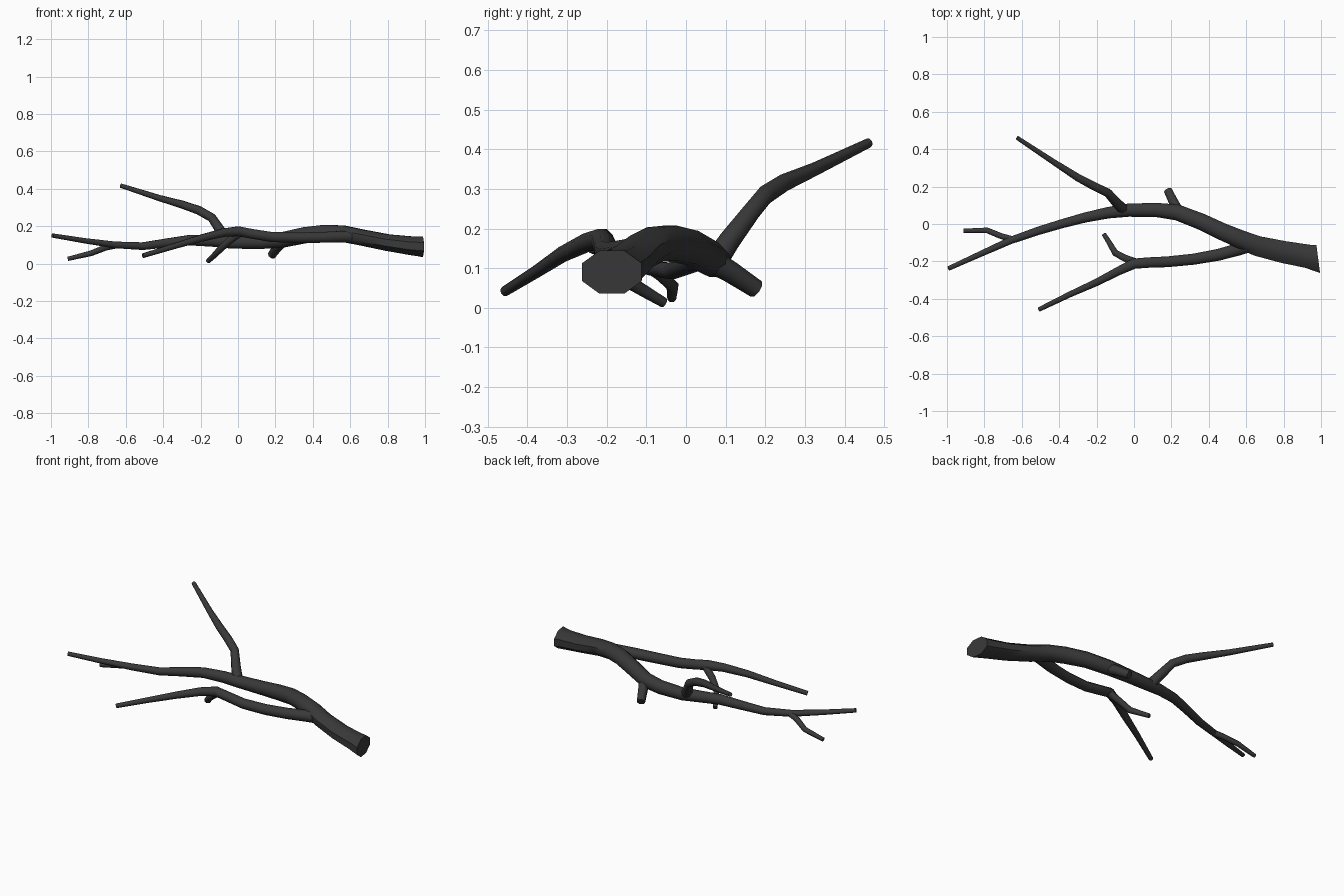
import bpy, bmesh, math
from mathutils import Vector

SIDES = 8


def branch(name, rows, start_dir=None):
    """Tapered tube along rows of (x, y, z, half_width, half_height)."""
    pts = [Vector(r[:3]) for r in rows]
    bm = bmesh.new()
    rings = []
    for i, (p, row) in enumerate(zip(pts, rows)):
        a = pts[max(i - 1, 0)]
        b = pts[min(i + 1, len(pts) - 1)]
        if 0 < i < len(pts) - 1:
            t = (p - a).normalized() + (b - p).normalized()
        else:
            t = b - a
        if i == 0 and start_dir:
            t = Vector(start_dir)
        t.normalize()
        side = t.cross(Vector((0, 0, 1))).normalized()
        up = side.cross(t)
        w, h = row[3], row[-1]
        ring = []
        for k in range(SIDES):
            ang = 2 * math.pi * (k + 0.5) / SIDES
            ring.append(bm.verts.new(p + side * w * math.cos(ang) + up * h * math.sin(ang)))
        rings.append(ring)
    for r0, r1 in zip(rings, rings[1:]):
        for k in range(SIDES):
            n = (k + 1) % SIDES
            bm.faces.new((r0[k], r0[n], r1[n], r1[k]))
    bm.faces.new(rings[0][::-1])
    bm.faces.new(rings[-1])
    bmesh.ops.recalc_face_normals(bm, faces=bm.faces)
    me = bpy.data.meshes.new(name)
    bm.to_mesh(me)
    bm.free()
    ob = bpy.data.objects.new(name, me)
    bpy.context.collection.objects.link(ob)
    ob.data.materials.append(bark)
    bpy.ops.object.select_all(action='DESELECT')
    ob.select_set(True)
    bpy.context.view_layer.objects.active = ob
    bpy.ops.object.shade_smooth_by_angle(angle=math.radians(50))
    return ob


bark = bpy.data.materials.new("dark_bark")
bark.diffuse_color = (0.04, 0.04, 0.04, 1)

# Main limb, thick cut end to thin tip
branch("main_limb", [
    (0.985, -0.187, 0.090, 0.082, 0.059),
    (0.93, -0.173, 0.095, 0.068, 0.054),
    (0.80, -0.150, 0.112, 0.064, 0.048),
    (0.66, -0.118, 0.140, 0.058, 0.046),
    (0.56, -0.078, 0.160, 0.053, 0.047),
    (0.47, -0.040, 0.163, 0.050, 0.048),
    (0.36, 0.012, 0.152, 0.048, 0.046),
    (0.23, 0.062, 0.125, 0.046, 0.044),
    (0.12, 0.075, 0.115, 0.041, 0.040),
    (-0.03, 0.074, 0.113, 0.038, 0.036),
    (-0.14, 0.060, 0.121, 0.033, 0.033),
    (-0.26, 0.035, 0.125, 0.029, 0.030),
    (-0.38, 0.003, 0.110, 0.026, 0.026),
    (-0.51, -0.036, 0.093, 0.024, 0.022),
    (-0.66, -0.088, 0.100, 0.021, 0.019),
    (-0.82, -0.160, 0.122, 0.017, 0.015),
    (-0.992, -0.238, 0.150, 0.013, 0.012)], (-1, -0.13, 0))

# Front fork
branch("front_limb", [
    (0.66, -0.105, 0.142, 0.035, 0.035),
    (0.56, -0.135, 0.144, 0.036, 0.033),
    (0.45, -0.165, 0.140, 0.034, 0.031),
    (0.32, -0.188, 0.138, 0.032, 0.030),
    (0.18, -0.202, 0.142, 0.031, 0.029),
    (0.08, -0.206, 0.158, 0.030, 0.028),
    (0.00, -0.212, 0.173, 0.030, 0.028),
    (-0.08, -0.250, 0.165, 0.025, 0.024),
    (-0.20, -0.312, 0.135, 0.021, 0.020),
    (-0.34, -0.375, 0.093, 0.017, 0.016),
    (-0.508, -0.457, 0.042, 0.013, 0.013)])

# Side twig dropping to the ground from the front fork
branch("front_twig", [
    (0.01, -0.205, 0.165, 0.022),
    (-0.05, -0.182, 0.120, 0.020),
    (-0.10, -0.155, 0.072, 0.018),
    (-0.135, -0.095, 0.036, 0.015),
    (-0.16, -0.056, 0.013, 0.013)])

# Tall rear branch
branch("rear_branch", [
    (-0.05, 0.070, 0.110, 0.032),
    (-0.09, 0.110, 0.170, 0.028),
    (-0.14, 0.167, 0.245, 0.024),
    (-0.21, 0.200, 0.285, 0.024),
    (-0.30, 0.248, 0.316, 0.022),
    (-0.42, 0.325, 0.350, 0.017),
    (-0.625, 0.461, 0.416, 0.012)])

# Short broken stub behind
branch("rear_stub", [
    (0.24, 0.060, 0.120, 0.032),
    (0.215, 0.110, 0.092, 0.028),
    (0.182, 0.178, 0.047, 0.024)])

# Twig near the tip
branch("tip_twig", [
    (-0.64, -0.085, 0.100, 0.018),
    (-0.71, -0.065, 0.085, 0.017),
    (-0.785, -0.034, 0.055, 0.016),
    (-0.91, -0.036, 0.025, 0.012)])
